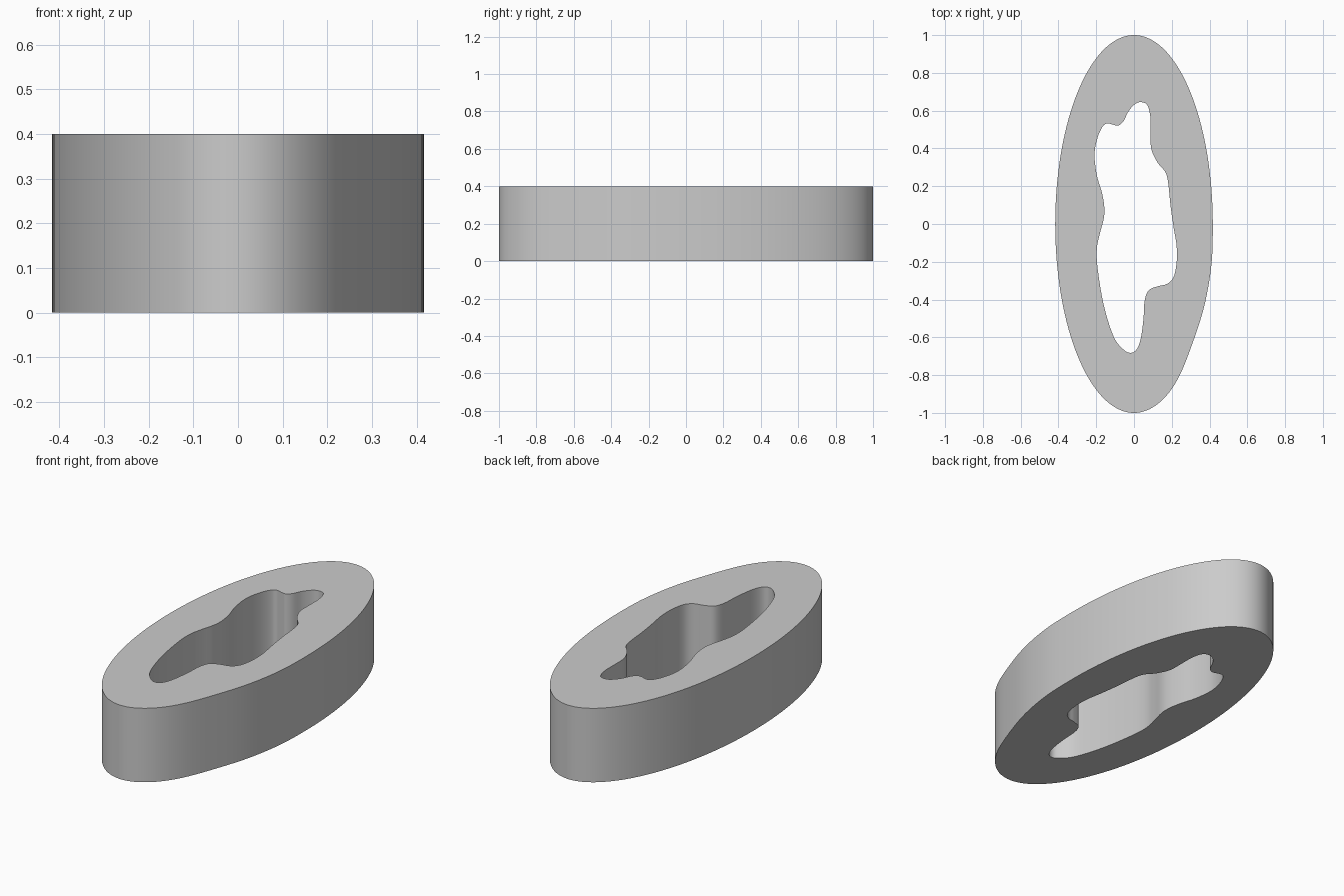
import bpy, bmesh, math
from mathutils import Vector

if "Cube" in bpy.data.objects:
    bpy.data.objects.remove(bpy.data.objects["Cube"])

HEIGHT = 0.4

# Outer outline: an ellipse, slightly flattened along the lower right
def outer_point(a):
    x, y = 0.417 * math.cos(a), math.sin(a)
    if x > 0:
        x *= 1 - 0.045 * math.exp(-((y + 0.68) / 0.2) ** 2)
        x *= 1 + 0.007 * math.exp(-((y + 0.2) / 0.12) ** 2)
    return Vector((x, y, 0))

# Inner outline: control points of the wavy hole, clockwise from the top
hole = [(.035, .645), (.07, .63), (.087, .565), (.088, .475), (.092, .395),
        (.125, .325), (.167, .273), (.182, .21), (.193, .10), (.21, -.02),
        (.225, -.11), (.226, -.2), (.21, -.28), (.175, -.317), (.125, -.33),
        (.077, -.352), (.056, -.41), (.05, -.505), (.035, -.61), (.013, -.665),
        (-.018, -.682), (-.055, -.665), (-.108, -.596), (-.16, -.43), (-.192, -.24),
        (-.197, -.135), (-.182, -.055), (-.161, .024), (-.157, .087), (-.17, .167),
        (-.197, .26), (-.209, .37), (-.192, .46), (-.165, .517), (-.14, .533),
        (-.108, .525), (-.082, .522), (-.055, .545), (-.03, .595), (.003, .633)]

def smooth_loop(points, steps):
    """Closed Catmull-Rom curve through the points."""
    p = [Vector((x, y, 0)) for x, y in points]
    n, out = len(p), []
    for i in range(n):
        a, b, c, d = p[i - 1], p[i], p[(i + 1) % n], p[(i + 2) % n]
        for k in range(steps):
            t = k / steps
            out.append(0.5 * (2 * b + (c - a) * t + (2 * a - 5 * b + 4 * c - d) * t ** 2
                              + (3 * b - a - 3 * c + d) * t ** 3))
    return out

def add_loop(bm, points):
    vs = [bm.verts.new(p) for p in points]
    return [bm.edges.new((vs[i - 1], vs[i])) for i in range(len(vs))]

# Fill between the two outlines and raise the result into a thick ring
bm = bmesh.new()
edges = add_loop(bm, [outer_point(math.tau * i / 160) for i in range(160)])
edges += add_loop(bm, smooth_loop(hole, 5))
bmesh.ops.triangle_fill(bm, edges=edges, use_beauty=True, use_dissolve=False)
result = bmesh.ops.extrude_face_region(bm, geom=bm.faces[:], use_keep_orig=True)
top = [g for g in result["geom"] if isinstance(g, bmesh.types.BMVert)]
bmesh.ops.translate(bm, verts=top, vec=(0, 0, HEIGHT))
bmesh.ops.recalc_face_normals(bm, faces=bm.faces[:])

mesh = bpy.data.meshes.new("oval_ring")
bm.to_mesh(mesh)
bm.free()
ring = bpy.data.objects.new("oval_ring", mesh)
bpy.context.collection.objects.link(ring)
bpy.context.view_layer.objects.active = ring
ring.select_set(True)
bpy.ops.object.shade_smooth_by_angle(angle=math.radians(40))
